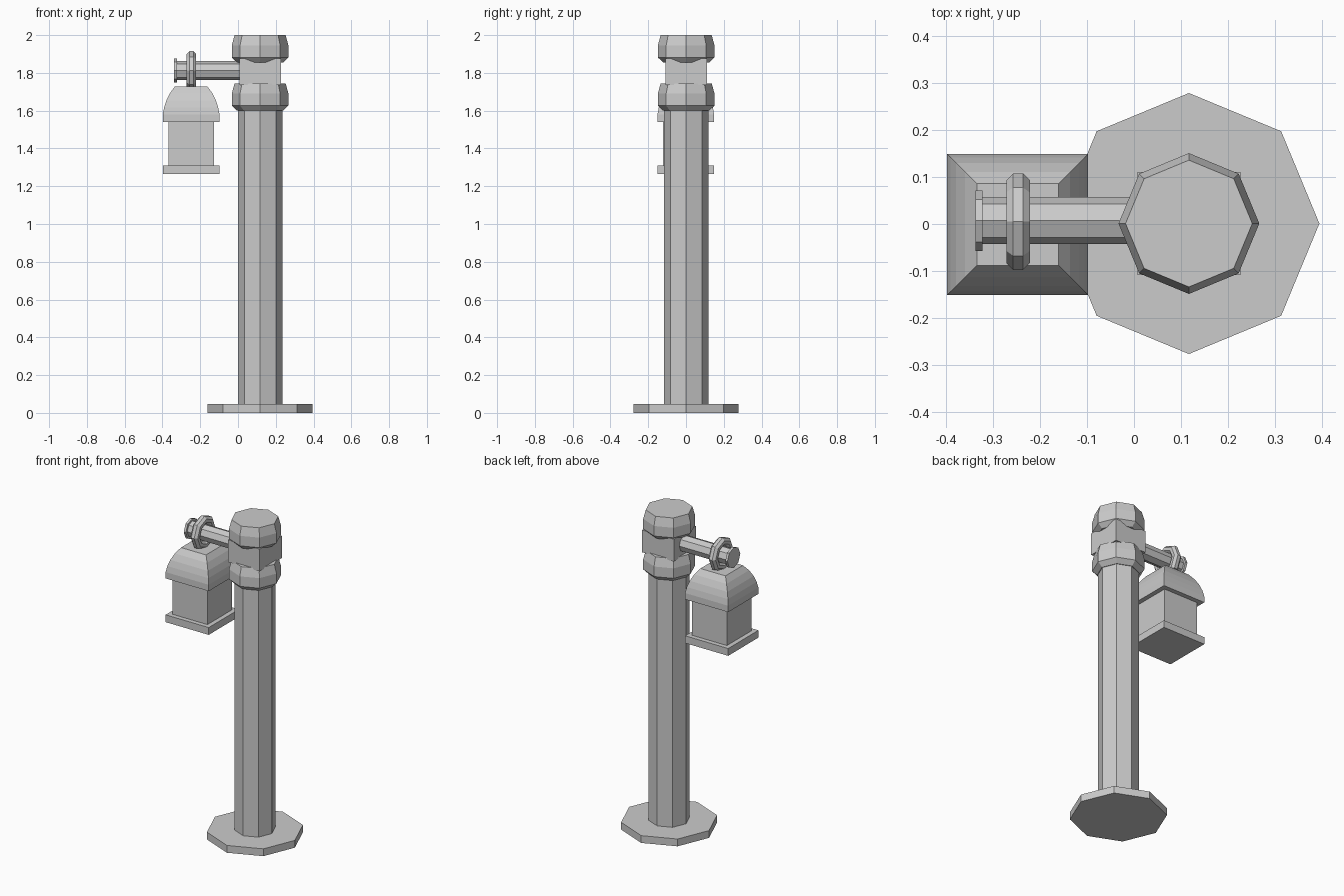
import bpy, bmesh, math
from mathutils import Matrix

if "Cube" in bpy.data.objects:
    bpy.data.objects.remove(bpy.data.objects["Cube"])


def lathe(name, profile, sides, loc, axis='Z', phase=0.0, closed=False):
    """Sweep (radius, height) points round an axis with flat sides."""
    bm = bmesh.new()
    rings = []
    for r, h in profile:
        rings.append([bm.verts.new((r * math.cos(phase + 2 * math.pi * i / sides),
                                    r * math.sin(phase + 2 * math.pi * i / sides), h))
                      for i in range(sides)])
    pairs = list(zip(rings, rings[1:]))
    if closed:
        pairs.append((rings[-1], rings[0]))
    else:
        bm.faces.new(rings[0][::-1])
        bm.faces.new(rings[-1])
    for a, b in pairs:
        for i in range(sides):
            j = (i + 1) % sides
            bm.faces.new((a[i], a[j], b[j], b[i]))
    if axis == 'X':
        bm.transform(Matrix.Rotation(math.pi / 2, 4, 'Y'))
    bmesh.ops.recalc_face_normals(bm, faces=bm.faces)
    mesh = bpy.data.meshes.new(name)
    bm.to_mesh(mesh)
    bm.free()
    ob = bpy.data.objects.new(name, mesh)
    ob.location = loc
    bpy.context.collection.objects.link(ob)
    return ob


def square(name, profile, loc):
    """Stack of squares given as (half width, height)."""
    return lathe(name, [(w * math.sqrt(2), h) for w, h in profile], 4, loc,
                 phase=math.pi / 4)


POST = (0.117, 0.001, 0)
LAMP = (-0.248, -0.001, 0)
ARM_Y, ARM_Z = 0.007, 1.812

# Post, foot and the two collars
lathe("foot_plate", [(0.278, 0), (0.278, 0.046)], 8, POST)
lathe("post", [(0.118, 0.04), (0.118, 1.61)], 8, POST)
for name, z in (("lower_collar", 1.6), ("top_cap", 1.855)):
    lathe(name, [(0.122, z), (0.15, z + 0.027), (0.15, z + 0.09), (0.135, z + 0.145)],
          8, POST)
square("neck_block", [(0.11, 1.735), (0.11, 1.875)], POST)

# Arm with end stop
lathe("arm", [(0.05, -0.33), (0.05, 0.03)], 8, (0, ARM_Y, ARM_Z), 'X')
lathe("arm_end_stop", [(0.064, -0.338), (0.064, -0.323)], 8, (0, ARM_Y, ARM_Z), 'X')

# Hanging ring round the arm
section = [(0.078 + 0.027 * math.cos(math.pi / 8 + k * math.pi / 4),
            0.027 * math.sin(math.pi / 8 + k * math.pi / 4)) for k in range(8)]
lathe("hanging_ring", section, 8, (-0.247, 0.005, ARM_Z), 'X', closed=True)

# Lantern
square("lantern_base", [(0.15, 1.265), (0.15, 1.311)], LAMP)
square("lantern_body", [(0.121, 1.30), (0.121, 1.55)], LAMP)
square("lantern_roof", [(0.15, 1.54), (0.15, 1.58), (0.143, 1.617), (0.131, 1.655),
                        (0.112, 1.693), (0.087, 1.727)], LAMP)
